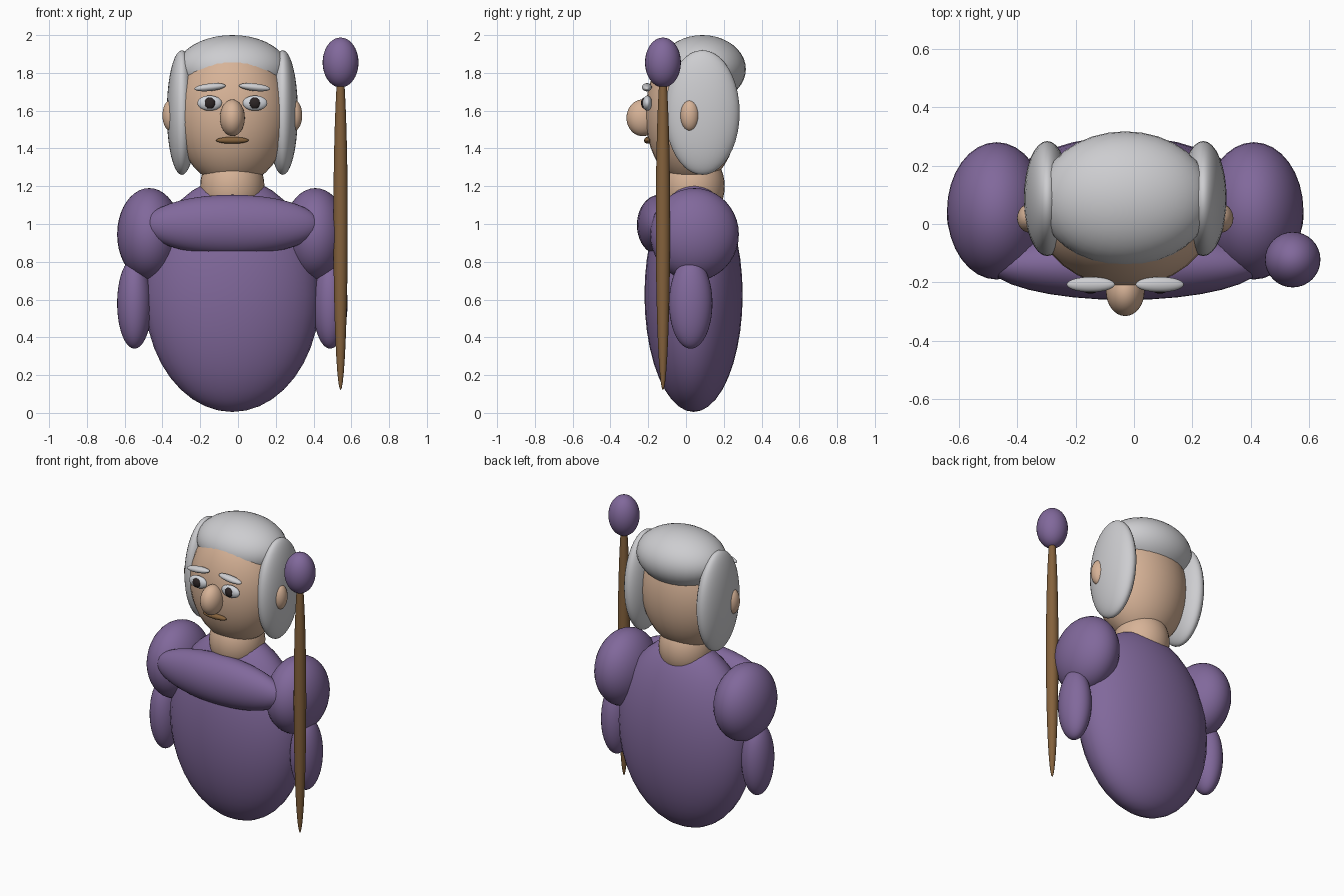
import bpy
import math

old = bpy.data.objects.get("Cube")
if old:
    bpy.data.objects.remove(old, do_unlink=True)


def material(name, rgb):
    mat = bpy.data.materials.new(name)
    mat.use_nodes = True
    color = (*rgb, 1.0)
    mat.diffuse_color = color
    mat.node_tree.nodes["Principled BSDF"].inputs["Base Color"].default_value = color
    return mat


PURPLE = material("purple cloth", (0.22, 0.14, 0.33))
SKIN = material("skin", (0.68, 0.45, 0.31))
GREY = material("grey hair", (0.61, 0.61, 0.63))
WHITE = material("eye white", (0.64, 0.66, 0.70))
DARK = material("dark pupil", (0.025, 0.018, 0.018))
WOOD = material("brown wood", (0.23, 0.12, 0.045))

MID = -0.03  # symmetry plane of the figure; the staff shifts it off centre


def ellipsoid(name, mat, center, radii, tilt=0):
    """Smooth ellipsoid, optionally tilted about the front axis."""
    bpy.ops.mesh.primitive_uv_sphere_add(segments=32, ring_count=20, location=center)
    obj = bpy.context.object
    obj.name = name
    obj.scale = radii
    obj.rotation_euler.y = math.radians(tilt)
    obj.data.materials.append(mat)
    bpy.ops.object.shade_smooth()
    return obj


def pair(name, mat, offset, y, z, radii, tilt=0):
    """Matching ellipsoids on both sides of the symmetry plane."""
    for side, sign in (("left", 1), ("right", -1)):
        ellipsoid(f"{side}_{name}", mat, (MID + sign * offset, y, z), radii, sign * tilt)


# Robe and arms
ellipsoid("body", PURPLE, (MID, 0.04, 0.625), (0.465, 0.26, 0.62))
ellipsoid("folded_sleeve", PURPLE, (MID, -0.14, 0.995), (0.468, 0.12, 0.16))
pair("shoulder", PURPLE, 0.44, 0.045, 0.945, (0.17, 0.235, 0.245))
pair("forearm", PURPLE, 0.518, 0.025, 0.58, (0.092, 0.115, 0.24))

# Neck and head
ellipsoid("neck", SKIN, (MID, 0.035, 1.2), (0.17, 0.17, 0.2))
ellipsoid("head", SKIN, (MID, 0.03, 1.58), (0.3, 0.245, 0.38))
pair("ear", SKIN, 0.325, 0.02, 1.575, (0.045, 0.05, 0.083))

# Hair
ellipsoid("top_hair", GREY, (MID, 0.087, 1.82), (0.295, 0.23, 0.18))
pair("side_hair", GREY, 0.267, 0.087, 1.59, (0.08, 0.197, 0.33))

# Face
ellipsoid("nose", SKIN, (MID, -0.23, 1.562), (0.066, 0.085, 0.097))
ellipsoid("mouth", WOOD, (MID, -0.202, 1.443), (0.086, 0.02, 0.018))
pair("eye", WHITE, 0.12, -0.205, 1.64, (0.065, 0.025, 0.04))
pair("pupil", DARK, 0.119, -0.22, 1.64, (0.03, 0.018, 0.03))
pair("eyebrow", GREY, 0.118, -0.207, 1.724, (0.083, 0.026, 0.02), tilt=6)

# Staff
ellipsoid("staff", WOOD, (0.543, -0.122, 1.0), (0.038, 0.038, 0.88))
ellipsoid("staff_knob", PURPLE, (0.543, -0.122, 1.855), (0.095, 0.095, 0.132))
